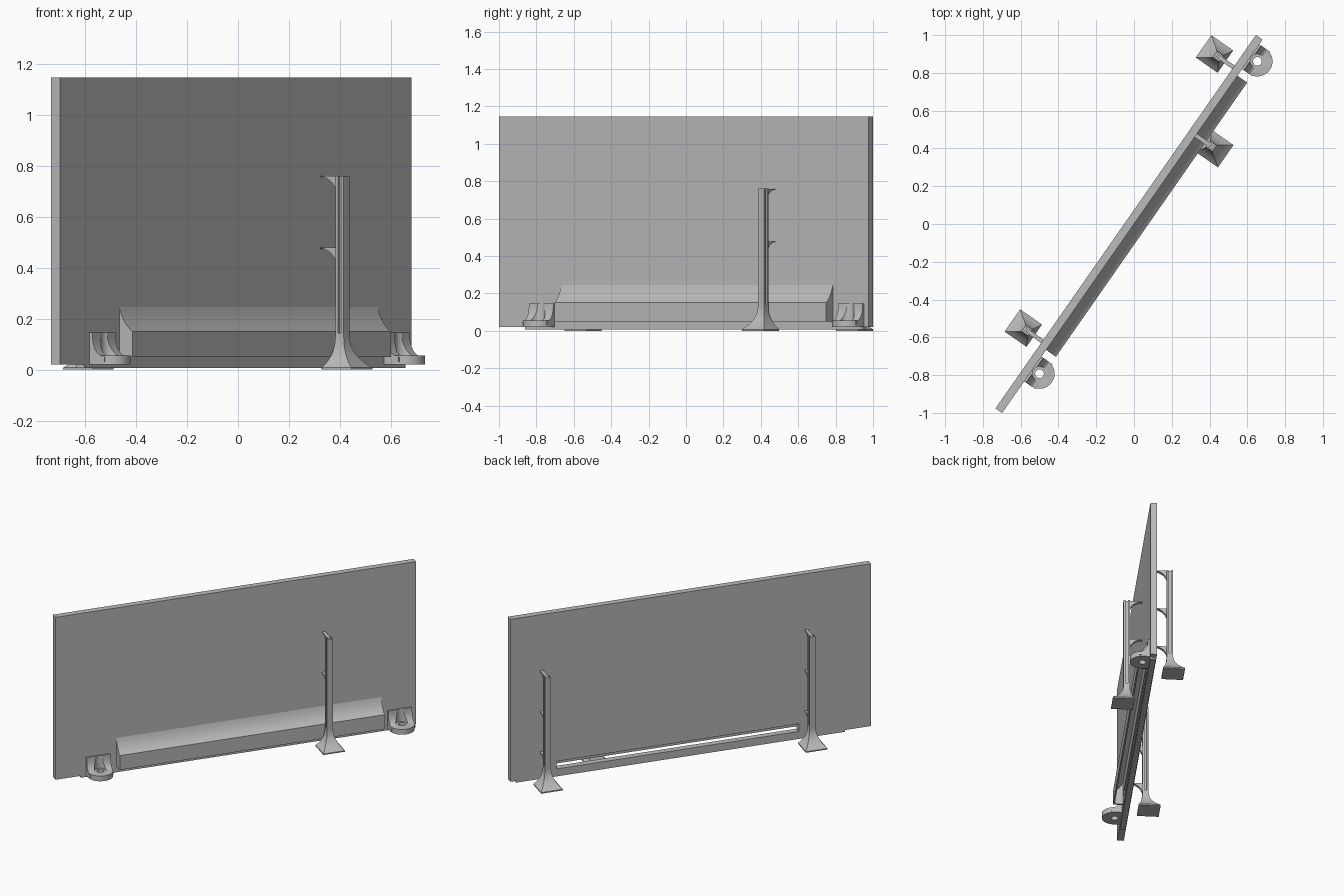
import bpy, bmesh, math
from mathutils import Vector

if "Cube" in bpy.data.objects:
    bpy.data.objects.remove(bpy.data.objects["Cube"])

# Local frame: u runs along the panel, v points out of its front face
ANG = math.radians(55.1)
C, S = math.cos(ANG), math.sin(ANG)
FRONT, BACK = 0.0, -0.043      # panel faces in v
MID = 0.072                    # centre of the fittings in u

grey = bpy.data.materials.new("neutral grey")
grey.diffuse_color = (0.5, 0.5, 0.5, 1)
grey.use_nodes = True
grey.node_tree.nodes["Principled BSDF"].inputs["Base Color"].default_value = grey.diffuse_color


def world(u, v, z):
    return Vector((C * u + S * v, S * u - C * v, z))


def loft(name, rings):
    """Closed solid skinned through rings of (u, v, z) points."""
    bm = bmesh.new()
    vs = [[bm.verts.new(world(*p)) for p in r] for r in rings]
    n = len(vs[0])
    for a, b in zip(vs, vs[1:]):
        for i in range(n):
            j = (i + 1) % n
            bm.faces.new((a[i], a[j], b[j], b[i]))
    bm.faces.new(vs[0])
    bm.faces.new(vs[-1])
    bmesh.ops.recalc_face_normals(bm, faces=bm.faces)
    me = bpy.data.meshes.new(name)
    bm.to_mesh(me)
    bm.free()
    me.materials.append(grey)
    ob = bpy.data.objects.new(name, me)
    bpy.context.collection.objects.link(ob)
    return ob


def along_u(name, prof, u0, u1):
    return loft(name, [[(u, v, z) for v, z in prof] for u in (u0, u1)])


def along_z(name, plan, z0, z1):
    return loft(name, [[(u, v, z) for u, v in plan] for z in (z0, z1)])


def rect(a0, a1, b0, b1):
    return [(a0, b0), (a1, b0), (a1, b1), (a0, b1)]


def circle(u, v, r, n=32):
    return [(u + r * math.cos(2 * math.pi * i / n), v + r * math.sin(2 * math.pi * i / n)) for i in range(n)]


def curve(p, c, q, n=10):
    """Quadratic curve from p to q."""
    out = []
    for i in range(n + 1):
        t = i / n
        out.append(tuple((1 - t) ** 2 * a + 2 * t * (1 - t) * b + t * t * d for a, b, d in zip(p, c, q)))
    return out


def boolean(ob, other, op='DIFFERENCE'):
    m = ob.modifiers.new("bool", 'BOOLEAN')
    m.operation, m.object, m.solver = op, other, 'EXACT'
    bpy.context.view_layer.objects.active = ob
    bpy.ops.object.modifier_apply(modifier=m.name)
    bpy.data.objects.remove(other, do_unlink=True)


# Upright panel with a long slot near the bottom
panel = along_z("panel", rect(-1.22, 1.19, BACK, FRONT), 0.02, 1.145)
boolean(panel, along_u("slot_cutter", rect(-0.1, 0.1, 0.06, 0.112), MID - 0.81, MID + 0.81))

# Strip under the panel
along_z("bottom_strip", rect(-1.05, 1.15, BACK + 0.004, FRONT - 0.002), 0.006, 0.021)

# Hollow cover in front of the slot, open at the bottom
outer = [(0, 0.05), (0.063, 0.05)] + curve((0.063, 0.15), (0.018, 0.18), (0, 0.245))
inner = [(-0.01, 0.03), (0.053, 0.03)] + curve((0.053, 0.143), (0.012, 0.17), (-0.004, 0.225)) + [(-0.01, 0.225)]
cover = along_u("slot_cover", outer, MID - 0.885, MID + 0.885)
boolean(cover, along_u("cover_cutter", inner, MID - 0.873, MID + 0.873))

# Screw tabs: rounded base, curved gusset and screw clearance
for side, label in ((-1, "left"), (1, "right")):
    u, v, r = MID + side * 1.008, 0.043, 0.08
    plan = [(u + r, -0.002)] + [(u + r * math.cos(math.pi * i / 24), v + r * math.sin(math.pi * i / 24))
                                for i in range(25)] + [(u - r, -0.002)]
    tab = along_z("screw_tab_" + label, plan, 0.02, 0.056)
    gusset = [(-0.002, 0.03), (0.07, 0.03)] + curve((0.07, 0.05), (0.012, 0.06), (0.012, 0.145)) + [(-0.002, 0.145)]
    boolean(tab, along_u("gusset", gusset, u - r + 0.0005, u + r - 0.0005), 'UNION')
    boolean(tab, along_z("head_cutter", circle(u, v, 0.038), 0.056, 0.3))
    boolean(tab, along_z("hole_cutter", circle(u, v, 0.023), 0.0, 0.1))


# Support posts: flared foot, I-section post and curved arms to the panel
def support(name, u, face, d, arms):
    def V(k):                  # distance from the panel face
        return face + d * k
    h = 0.02
    rings = []
    for t in [i / 12 for i in range(13)]:
        f = (1 - t) ** 2.6
        u0, u1 = u - h - f * 0.052, u + h + f * 0.052
        k0, k1 = 0.08 - f * 0.028, 0.12 + f * 0.073
        z = 0.008 + 0.135 * t
        if t == 0:
            rings.append([(a, V(k), 0) for a, k in rect(u0, u1, k0, k1)])
        rings.append([(a, V(k), z) for a, k in rect(u0, u1, k0, k1)])
    loft(name + "_foot", rings)
    w = 0.007
    half = [(h, 0.08), (h, 0.092), (w, 0.092), (w, 0.108), (h, 0.108), (h, 0.12)]
    plan = [(u + a, V(k)) for a, k in half] + [(u - a, V(k)) for a, k in reversed(half)]
    along_z(name + "_post", plan, 0.13, 0.76)
    for i, z in enumerate(arms):
        prof = [(0.085, z)] + curve((0, z), (0.066, z - 0.012), (0.08, z - 0.065)) + [(0.085, z - 0.065)]
        prof.insert(1, (0, z + 0.0))
        prof[2] = (0, z - 0.004)
        along_u(name + "_arm_%d" % (i + 1), [(V(k), y) for k, y in prof], u - 0.011, u + 0.011)


support("front_support", 0.572, FRONT, 1, (0.759, 0.478))
support("back_support_a", 0.982, BACK, -1, (0.759, 0.478, 0.197))
support("back_support_b", -0.787, BACK, -1, (0.759, 0.478, 0.197))

# Smooth curved faces, keep sharp edges
for ob in bpy.data.objects:
    ob.select_set(True)
    bpy.context.view_layer.objects.active = ob
bpy.ops.object.shade_smooth_by_angle(angle=math.radians(30))
